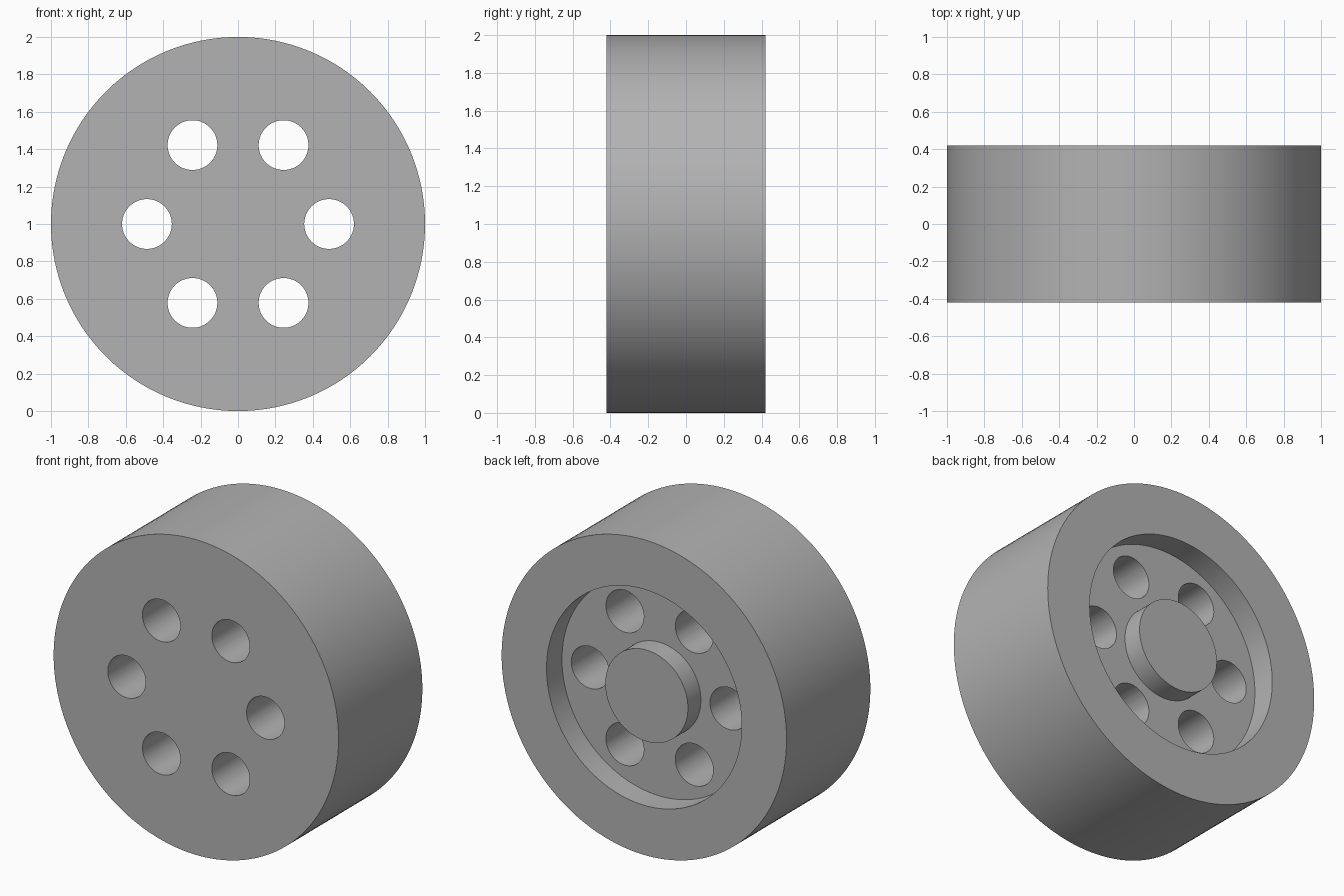
import bpy, bmesh
from math import cos, sin, pi, radians
from mathutils import Matrix, Vector

cube = bpy.data.objects.get("Cube")
if cube:
    bpy.data.objects.remove(cube, do_unlink=True)

HALF_WIDTH = 0.42
RECESS_RADIUS, RECESS_DEPTH = 0.685, 0.155
HUB_RADIUS, HUB_INSET = 0.29, 0.025
HOLE_RADIUS, HOLE_CIRCLE, HOLE_COUNT = 0.133, 0.487, 6
SEGMENTS = 128

# Single grey material
grey = bpy.data.materials.new("plain_grey")
grey.use_nodes = True
colour = (0.45, 0.45, 0.45, 1)
grey.diffuse_color = colour
grey.node_tree.nodes["Principled BSDF"].inputs["Base Color"].default_value = colour


def add_object(name, bm):
    bmesh.ops.recalc_face_normals(bm, faces=bm.faces)
    mesh = bpy.data.meshes.new(name)
    bm.to_mesh(mesh)
    bm.free()
    mesh.materials.append(grey)
    obj = bpy.data.objects.new(name, mesh)
    bpy.context.collection.objects.link(obj)
    return obj


# Wheel body: radius/y profile turned around the axle, with back recess and hub
floor = HALF_WIDTH - RECESS_DEPTH
hub_top = HALF_WIDTH - HUB_INSET
profile = [(0, -HALF_WIDTH), (1, -HALF_WIDTH), (1, HALF_WIDTH),
           (RECESS_RADIUS, HALF_WIDTH), (RECESS_RADIUS, floor),
           (HUB_RADIUS, floor), (HUB_RADIUS, hub_top), (0, hub_top)]
bm = bmesh.new()
verts = [bm.verts.new((r, y, 1)) for r, y in profile]
edges = [bm.edges.new(pair) for pair in zip(verts, verts[1:])]
bmesh.ops.spin(bm, geom=verts + edges, cent=(0, 0, 1), axis=(0, 1, 0),
               angle=2 * pi, steps=SEGMENTS)
bmesh.ops.remove_doubles(bm, verts=bm.verts, dist=0.0001)
# Merge the flat rings into clean faces
bmesh.ops.dissolve_degenerate(bm, edges=bm.edges, dist=0.0001)
wheel = add_object("wheel", bm)

# Ring of through holes
bm = bmesh.new()
for i in range(HOLE_COUNT):
    a = 2 * pi * i / HOLE_COUNT
    place = Matrix.Translation(Vector((HOLE_CIRCLE * cos(a), 0, 1 + HOLE_CIRCLE * sin(a))))
    bmesh.ops.create_cone(bm, cap_ends=True, segments=64, radius1=HOLE_RADIUS,
                          radius2=HOLE_RADIUS, depth=2,
                          matrix=place @ Matrix.Rotation(pi / 2, 4, "X"))
cutter = add_object("hole_cutter", bm)
cutter.hide_render = True

cut = wheel.modifiers.new("holes", "BOOLEAN")
cut.operation = "DIFFERENCE"
cut.solver = "EXACT"
cut.object = cutter
bpy.ops.object.select_all(action="DESELECT")
wheel.select_set(True)
bpy.context.view_layer.objects.active = wheel
bpy.ops.object.modifier_apply(modifier=cut.name)
bpy.data.objects.remove(cutter, do_unlink=True)

# Smooth round walls with crisp rims
bpy.ops.object.shade_smooth_by_angle(angle=radians(30))
